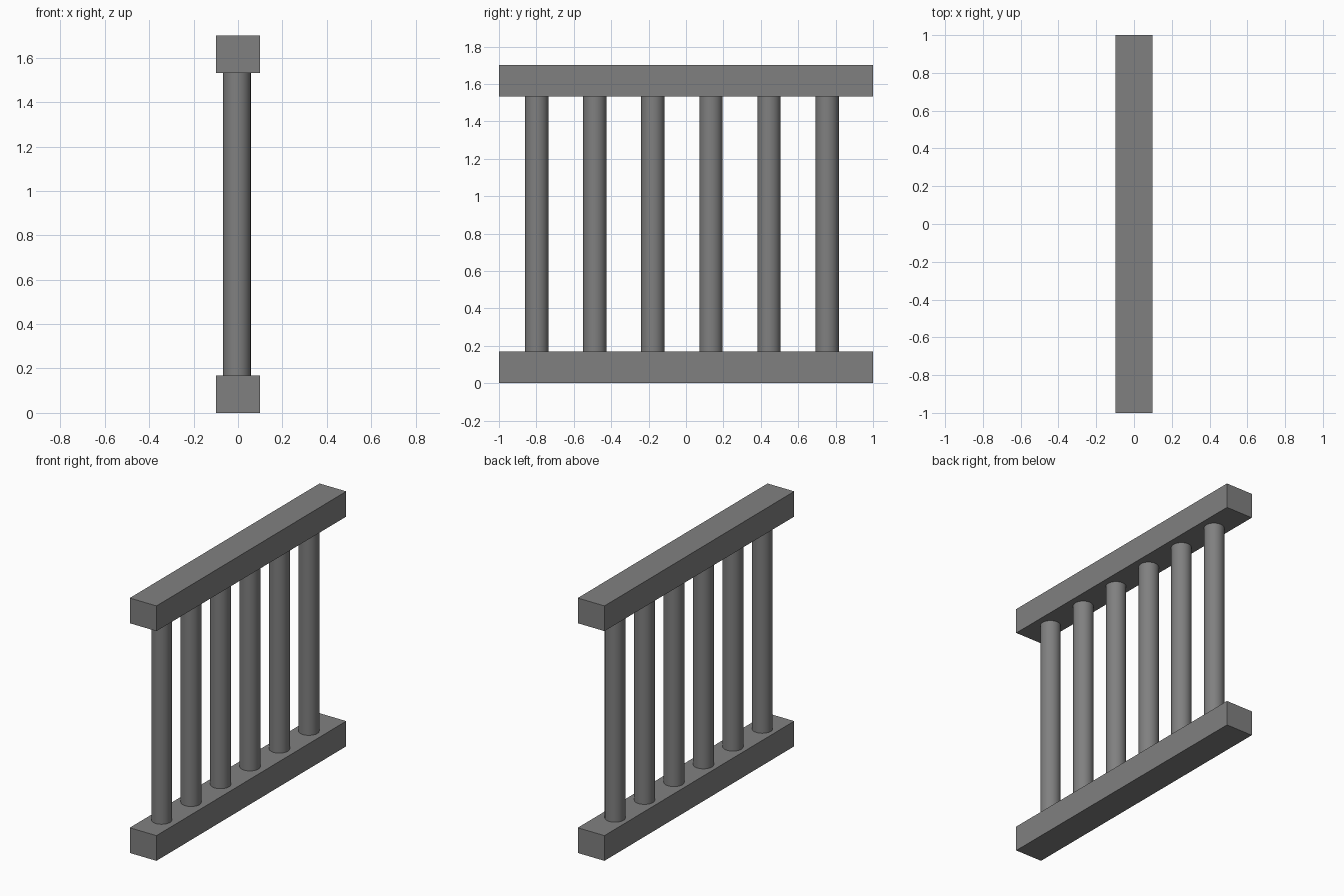
import bpy

if "Cube" in bpy.data.objects:
    bpy.data.objects.remove(bpy.data.objects["Cube"], do_unlink=True)

# One flat grey for the whole railing
grey = bpy.data.materials.new("grey_metal")
colour = (0.216, 0.216, 0.216, 1)
grey.diffuse_color = colour
grey.use_nodes = True
bsdf = next(n for n in grey.node_tree.nodes if n.type == "BSDF_PRINCIPLED")
bsdf.inputs["Base Color"].default_value = colour

HEIGHT, WIDTH, RAIL = 1.70, 0.197, 0.168
BARS, RADIUS, FIRST_Y, SPACING = 6, 0.0625, -0.798, 0.3105


def finish(name):
    obj = bpy.context.object
    obj.name = name
    obj.data.materials.append(grey)
    return obj


def add_rail(name, z):
    bpy.ops.mesh.primitive_cube_add(size=1, location=(0, 0, z))
    rail = finish(name)
    rail.scale = (WIDTH, 2, RAIL)
    bpy.ops.object.transform_apply(location=False, rotation=False, scale=True)


# Square rails along the bottom and top
add_rail("bottom_rail", RAIL / 2)
add_rail("top_rail", HEIGHT - RAIL / 2)

# Round upright bars between the rails
for i in range(BARS):
    bpy.ops.mesh.primitive_cylinder_add(
        vertices=32, radius=RADIUS, depth=HEIGHT - 2 * RAIL,
        location=(-0.005, FIRST_Y + i * SPACING, HEIGHT / 2))
    finish(f"bar_{i + 1}")
    bpy.ops.object.shade_smooth_by_angle()
